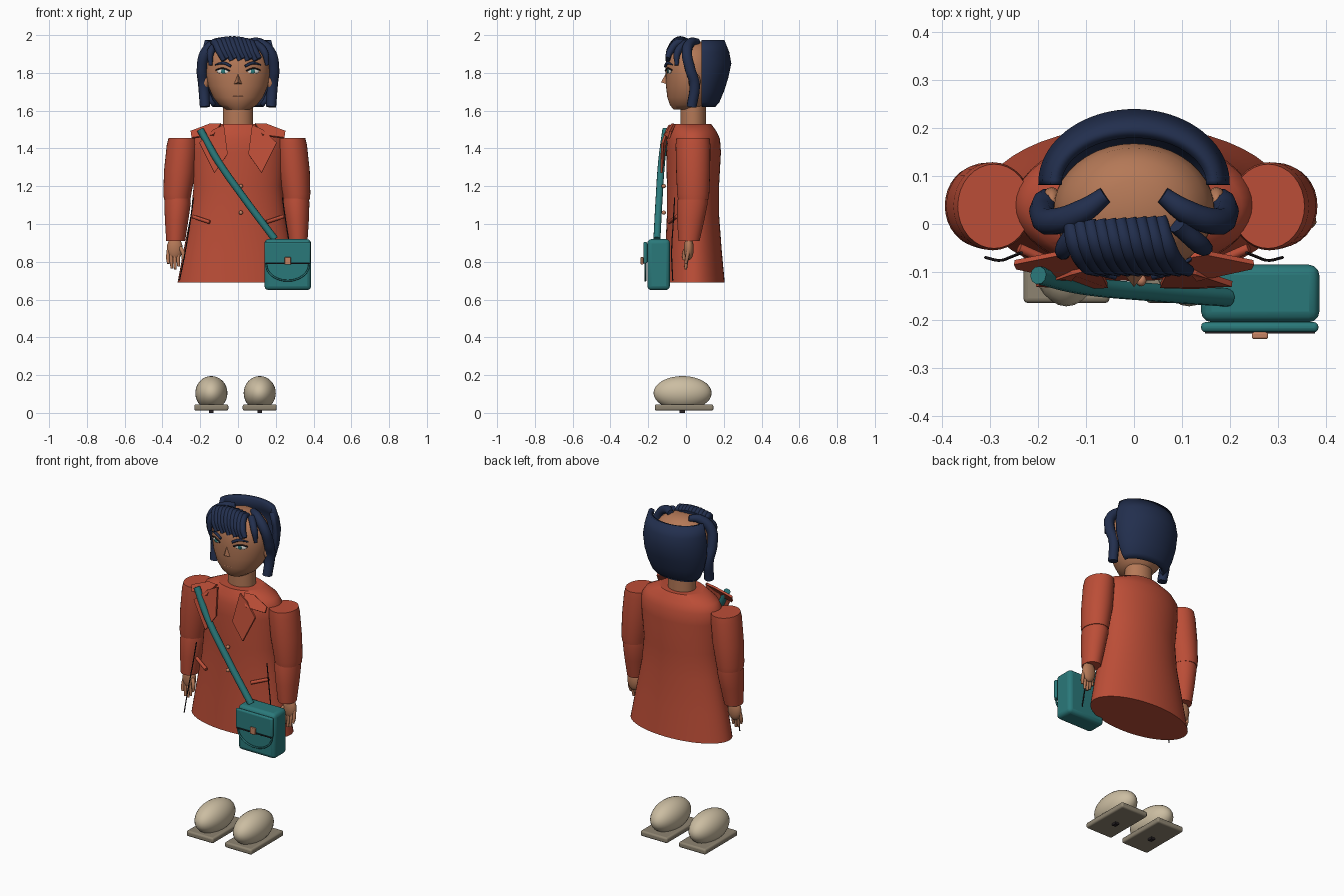
import bpy, bmesh, math
from mathutils import Vector


def material(name, rgb):
    m = bpy.data.materials.new(name)
    m.diffuse_color = (*rgb, 1)
    return m


SKIN = material("skin", (0.46, 0.19, 0.095))
COAT = material("rust_red", (0.5, 0.075, 0.038))
TEAL = material("teal", (0.023, 0.19, 0.195))
NAVY = material("navy_hair", (0.016, 0.028, 0.075))
CREAM = material("cream", (0.6, 0.51, 0.36))
SOLE = material("taupe", (0.27, 0.23, 0.165))
DARK = material("near_black", (0.02, 0.015, 0.018))
WHITE = material("eye_white", (0.8, 0.78, 0.72))
COPPER = material("copper", (0.55, 0.22, 0.12))


def finish(ob, mat, smooth=True, angle=40):
    ob.data.materials.clear()
    ob.data.materials.append(mat)
    bpy.ops.object.select_all(action='DESELECT')
    ob.select_set(True)
    bpy.context.view_layer.objects.active = ob
    if smooth:
        bpy.ops.object.shade_smooth_by_angle(angle=math.radians(angle))
    return ob


def mesh_object(name, verts, faces, mat, smooth=True):
    me = bpy.data.meshes.new(name)
    me.from_pydata(verts, [], faces)
    ob = bpy.data.objects.new(name, me)
    bpy.context.collection.objects.link(ob)
    return finish(ob, mat, smooth)


def loft(name, rings, mat, n=40, arc=None):
    """Skin elliptical rings (z, cx, cy, rx, ry), listed upward; arc leaves it open."""
    a0, a1 = arc or (0, 2 * math.pi)
    cols = n + 1 if arc else n
    verts, faces = [], []
    for z, cx, cy, rx, ry in rings:
        for i in range(cols):
            a = a0 + (a1 - a0) * i / n
            verts.append((cx + rx * math.cos(a), cy + ry * math.sin(a), z))
    for r in range(len(rings) - 1):
        for i in range(n):
            j = (i + 1) % cols
            faces.append((r * cols + i, r * cols + j, (r + 1) * cols + j, (r + 1) * cols + i))
    if not arc:
        faces.append(tuple(reversed(range(n))))
        faces.append(tuple(range((len(rings) - 1) * n, len(rings) * n)))
    return mesh_object(name, verts, faces, mat)


def tube(name, pts, radius, mat, radii=None, res=3):
    cu = bpy.data.curves.new(name, 'CURVE')
    cu.dimensions = '3D'
    cu.bevel_depth, cu.bevel_resolution, cu.resolution_u = radius, res, 8
    cu.use_fill_caps = True
    sp = cu.splines.new('BEZIER')
    sp.bezier_points.add(len(pts) - 1)
    for i, (bp, p) in enumerate(zip(sp.bezier_points, pts)):
        bp.co = p
        bp.handle_left_type = bp.handle_right_type = 'AUTO'
        bp.radius = radii[i] if radii else 1
    ob = bpy.data.objects.new(name, cu)
    bpy.context.collection.objects.link(ob)
    bpy.ops.object.select_all(action='DESELECT')
    ob.select_set(True)
    bpy.context.view_layer.objects.active = ob
    bpy.ops.object.convert(target='MESH')
    return finish(bpy.context.object, mat)


def ball(name, loc, scale, mat, seg=32):
    bpy.ops.mesh.primitive_uv_sphere_add(segments=seg, ring_count=seg // 2, location=loc)
    ob = bpy.context.object
    ob.name, ob.scale = name, scale
    return finish(ob, mat)


def box(name, lo, hi, mat, bevel=0.0):
    lo, hi = Vector(lo), Vector(hi)
    bpy.ops.mesh.primitive_cube_add(size=1, location=(lo + hi) / 2)
    ob = bpy.context.object
    ob.name, ob.scale = name, hi - lo
    bpy.ops.object.transform_apply(location=False, rotation=False, scale=True)
    if bevel:
        b = ob.modifiers.new("rounded", 'BEVEL')
        b.width, b.segments = bevel, 3
    return finish(ob, mat)


def plate(name, pts, thick, mat):
    ob = mesh_object(name, pts, [tuple(range(len(pts)))], mat, False)
    s = ob.modifiers.new("thickness", 'SOLIDIFY')
    s.thickness, s.offset = thick, 0
    return ob


# Coat body
loft("coat", [(0.69, 0, 0.043, 0.32, 0.162), (0.85, 0, 0.04, 0.29, 0.15),
              (1.05, 0, 0.037, 0.25, 0.138), (1.2, 0, 0.037, 0.235, 0.138),
              (1.38, 0, 0.04, 0.25, 0.145), (1.45, 0, 0.04, 0.25, 0.14),
              (1.49, 0, 0.037, 0.225, 0.125), (1.53, 0, 0.033, 0.14, 0.1)], COAT, 48)

# Head, neck and nose
loft("neck", [(1.5, 0, 0.038, 0.08, 0.068), (1.66, 0, 0.038, 0.08, 0.068)], SKIN)
HEAD = [(1.605, 0, 0.01, 0.06, 0.075), (1.63, 0, 0.015, 0.10, 0.1), (1.67, 0, 0.022, 0.132, 0.121),
        (1.73, 0, 0.028, 0.158, 0.134), (1.79, 0, 0.03, 0.168, 0.138), (1.85, 0, 0.03, 0.167, 0.138),
        (1.9, 0, 0.032, 0.15, 0.127), (1.94, 0, 0.034, 0.115, 0.1), (1.965, 0, 0.036, 0.06, 0.055)]
loft("head", HEAD, SKIN)
mesh_object("nose", [(-0.024, -0.1, 1.74), (0.024, -0.1, 1.74), (0, -0.132, 1.75), (0, -0.1, 1.81)],
            [(0, 2, 3), (2, 1, 3), (1, 2, 0), (0, 3, 1)], SKIN, False)


def face_y(x):
    return 0.03 - 0.138 * math.sqrt(1 - (x / 0.168) ** 2)


def on_face(x, z, lift=0.003):
    return (x, face_y(x) - lift, z)


tube("mouth", [on_face(x, 1.675, -0.011) for x in (-0.025, 0, 0.025)], 0.003, COPPER)

for s, side in ((-1, "left"), (1, "right")):
    # Face details
    ball(side + "_ear", (s * 0.172, 0.045, 1.755), (0.022, 0.032, 0.045), SKIN, 16)
    eye = ball(side + "_eye", on_face(s * 0.08, 1.808, -0.002), (0.034, 0.006, 0.013), WHITE, 16)
    iris = ball(side + "_iris", on_face(s * 0.078, 1.808, 0.004), (0.012, 0.004, 0.012), TEAL, 16)
    eye.rotation_euler.z = s * 0.33
    tube(side + "_lash", [on_face(s * x, z, 0.006) for x, z in
                          ((0.045, 1.811), (0.08, 1.824), (0.118, 1.815))], 0.004, DARK)
    tube(side + "_brow", [on_face(s * x, z, 0.005) for x, z in
                          ((0.038, 1.835), (0.075, 1.852), (0.12, 1.843))], 0.008, NAVY, (0.9, 1, 0.4))

    # Sleeves
    d = -0.012 if s < 0 else 0.0
    loft(side + "_upper_sleeve", [(1.13, s * 0.31 + d, 0.038, 0.07, 0.08), (1.16, s * 0.309 + d, 0.038, 0.074, 0.085),
                                  (1.28, s * 0.296 + d, 0.038, 0.084, 0.09), (1.42, s * 0.283 + d, 0.037, 0.082, 0.092),
                                  (1.455, s * 0.28 + d, 0.037, 0.076, 0.088)], COAT, 32)
    loft(side + "_lower_sleeve", [(0.91, s * 0.318 + d, 0.016, 0.05, 0.056), (1.02, s * 0.313 + d, 0.025, 0.062, 0.072),
                                  (1.11, s * 0.308 + d, 0.034, 0.07, 0.081), (1.15, s * 0.308 + d, 0.037, 0.066, 0.077)],
         COAT, 32)

    # Hands
    ball(side + "_palm", (s * 0.335, 0.015, 0.87), (0.042, 0.026, 0.062), SKIN, 20)
    for i in range(4):
        x, low = s * (0.368 - i * 0.018), (0.79, 0.765, 0.76, 0.775)[i]
        tube(side + "_finger", [(x, 0.012, 0.86), (x + s * 0.003, 0.005, 0.82), (x, -0.002, low)],
             0.01, SKIN, (1, 1, 0.75))
    tube(side + "_thumb", [(s * 0.31, 0.01, 0.88), (s * 0.292, -0.008, 0.85), (s * 0.29, -0.012, 0.81)],
         0.011, SKIN, (1, 1, 0.7))

    # Lapels, pockets and side seams
    plate(side + "_lapel", [(s * 0.075, -0.085, 1.525), (s * 0.13, -0.10, 1.5), (s * 0.205, -0.125, 1.43),
                            (s * 0.125, -0.13, 1.27), (s * 0.055, -0.128, 1.37)], 0.012, COAT)
    plate(side + "_collar", [(s * 0.09, -0.07, 1.53), (s * 0.15, -0.06, 1.528), (s * 0.25, -0.08, 1.49),
                             (s * 0.245, -0.09, 1.455), (s * 0.13, -0.115, 1.47)], 0.012, COAT)
    tube(side + "_pocket", [(s * 0.15, -0.089, 1.01), (s * 0.195, -0.07, 1.025), (s * 0.24, -0.05, 1.04)], 0.01, COAT)
    tube(side + "_seam", [(s * 0.235, -0.06, 1.14), (s * 0.255, -0.068, 1.0),
                          (s * 0.28, -0.076, 0.85), (s * 0.31, -0.07, 0.7)], 0.003, DARK)

    # Side locks that sweep off the crown and down past the ears
    tube(side + "_lock", [(s * 0.06, 0.06, 1.965), (s * 0.11, 0.025, 1.96), (s * 0.17, 0.005, 1.91),
                          (s * 0.19, 0.022, 1.82), (s * 0.183, 0.045, 1.74), (s * 0.175, 0.03, 1.62)],
         0.03, NAVY, (0.6, 0.85, 0.95, 0.95, 0.95, 0.9))

    # Shoes
    x = s * 0.128 - 0.013
    ball(side + "_shoe", (x, -0.018, 0.105), (0.085, 0.154, 0.09), CREAM)
    box(side + "_sole", (x - 0.09, -0.165, 0.012), (x + 0.09, 0.145, 0.045), SOLE, 0.01)
    box(side + "_tread", (x - 0.012, -0.035, 0), (x + 0.012, -0.005, 0.016), DARK)

# Back hair: open half shell
back = loft("back_hair", [(1.62, 0, 0.085, 0.135, 0.07), (1.645, 0, 0.085, 0.155, 0.092),
                          (1.7, 0, 0.085, 0.178, 0.115), (1.77, 0, 0.085, 0.195, 0.138),
                          (1.85, 0, 0.085, 0.2, 0.155), (1.91, 0, 0.085, 0.192, 0.144),
                          (1.975, 0, 0.085, 0.175, 0.118)], NAVY, 40, (-0.02, math.pi + 0.02))
shell = back.modifiers.new("thickness", 'SOLIDIFY')
shell.thickness, shell.offset = 0.025, -1

# Fringe: row of swept strands
for i in range(10):
    t = i / 9
    x = -0.135 + 0.19 * t
    rise = 0.025 * math.sin(math.pi * (0.15 + 0.7 * t))
    tube("fringe_strand", [(x, 0.005 + 0.01 * t, 1.945 + rise), (x + 0.012, -0.04, 1.95 + rise),
                           (x + 0.035, -0.083, 1.91 + rise * 0.5),
                           (x + 0.06, -0.098, 1.865 + 0.012 * (i % 2))],
         0.019, NAVY, (0.7, 1, 1, 0.65))
tube("left_temple_strand", [(-0.11, 0.0, 1.955), (-0.145, -0.05, 1.91), (-0.145, -0.065, 1.84)], 0.02, NAVY, (1, 1, 0.5))
tube("right_temple_strand", [(0.09, 0.0, 1.96), (0.14, -0.045, 1.91), (0.155, -0.05, 1.84)], 0.02, NAVY, (1, 1, 0.5))

# Coat buttons
for z in (1.2, 1.06):
    ball("button", (0.015, -0.118, z), (0.011, 0.012, 0.011), COPPER, 16)

# Satchel with strap, flap and clasp
tube("strap", [(-0.2, -0.107, 1.5), (-0.11, -0.128, 1.34), (0.03, -0.142, 1.14), (0.195, -0.154, 0.92)], 0.019, TEAL)
box("satchel", (0.14, -0.205, 0.65), (0.387, -0.085, 0.92), TEAL, 0.022)
box("satchel_flap", (0.14, -0.226, 0.79), (0.385, -0.205, 0.905), TEAL, 0.009)
tube("flap_trim", [(0.263 - 0.115 * math.cos(a), -0.215, 0.79 - 0.09 * math.sin(a))
                   for a in [math.pi * k / 8 for k in range(9)]], 0.005, TEAL)
tube("flap_edge", [(0.148, -0.226, 0.79), (0.263, -0.226, 0.79), (0.378, -0.226, 0.79)], 0.003, DARK)
box("clasp", (0.246, -0.24, 0.785), (0.28, -0.226, 0.825), COPPER, 0.004)
